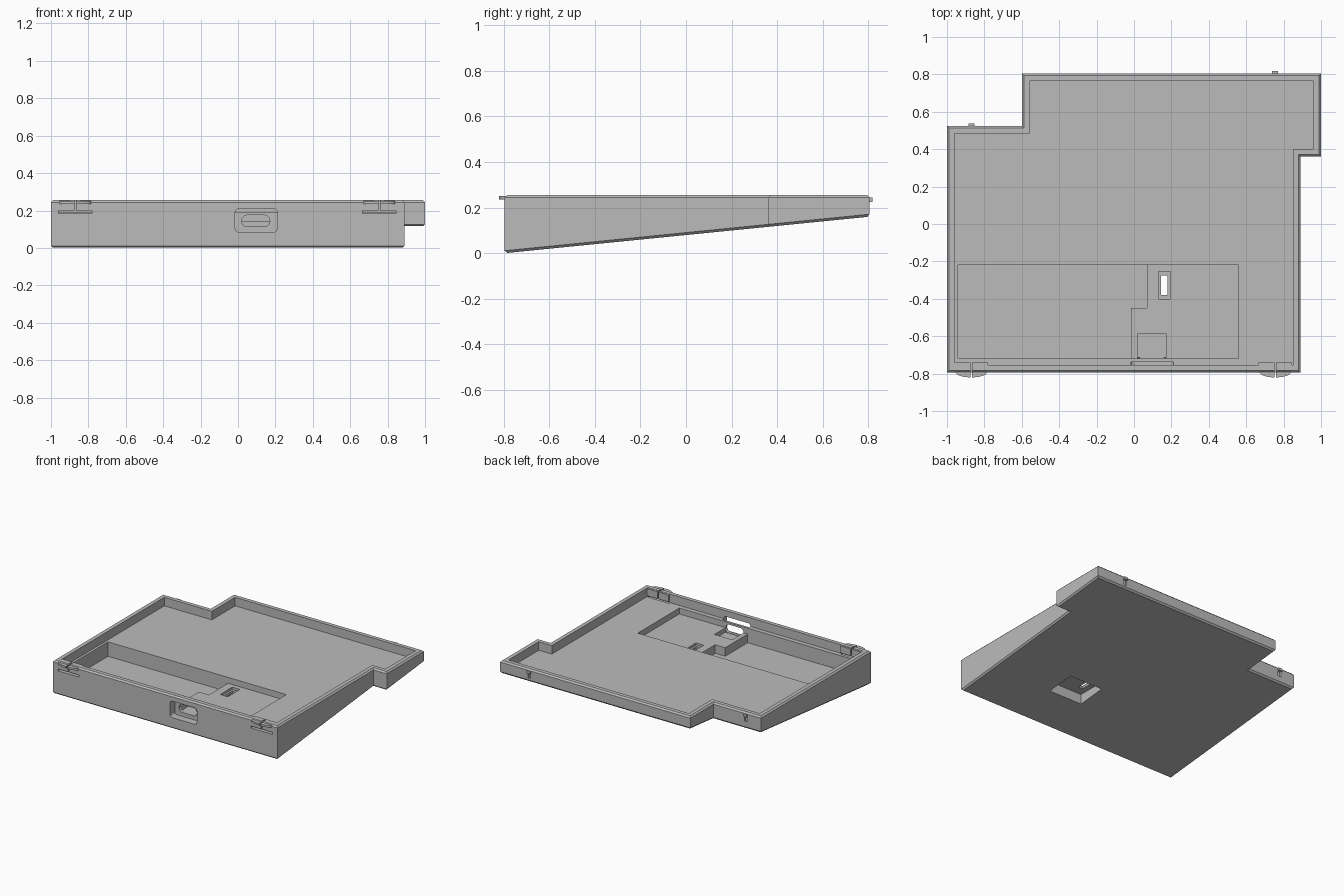
import bpy, bmesh, math

cube = bpy.data.objects.get("Cube")
if cube:
    bpy.data.objects.remove(cube, do_unlink=True)

grey = bpy.data.materials.new("plain grey")
grey.use_nodes = True
grey.diffuse_color = (0.5, 0.5, 0.5, 1)
grey.node_tree.nodes["Principled BSDF"].inputs["Base Color"].default_value = (0.5, 0.5, 0.5, 1)

FRONT, BACK, TOP, FLOOR = -0.795, 0.805, 0.25, 0.19


def underside(y):
    return (y - FRONT) * 0.1


def prism(name, pts, lo, hi, axis="z", shape=None):
    """Extrude a flat outline along z, or along y when the outline is in x and z."""
    bm = bmesh.new()

    def ring(d):
        return [bm.verts.new((a, b, d) if axis == "z" else (a, d, b)) for a, b in pts]
    low, high = ring(lo), ring(hi)
    n = len(pts)
    bm.faces.new(low)
    bm.faces.new(high)
    for i in range(n):
        j = (i + 1) % n
        bm.faces.new((low[i], low[j], high[j], high[i]))
    if shape:
        shape(bm, low, high)
    bmesh.ops.recalc_face_normals(bm, faces=bm.faces)
    mesh = bpy.data.meshes.new(name)
    bm.to_mesh(mesh)
    bm.free()
    mesh.materials.append(grey)
    obj = bpy.data.objects.new(name, mesh)
    bpy.context.collection.objects.link(obj)
    return obj


def rect(x0, x1, y0, y1):
    return [(x0, y0), (x1, y0), (x1, y1), (x0, y1)]


def rounded(x0, x1, y0, y1, r, steps=5):
    pts = []
    corners = [(x1 - r, y1 - r), (x0 + r, y1 - r), (x0 + r, y0 + r), (x1 - r, y0 + r)]
    for k, (cx, cy) in enumerate(corners):
        for s in range(steps + 1):
            a = math.pi / 2 * (k + s / steps)
            pts.append((cx + r * math.cos(a), cy + r * math.sin(a)))
    return pts


def cut(target, cutter):
    cutter.hide_render = True
    mod = target.modifiers.new("cut", "BOOLEAN")
    mod.operation = "DIFFERENCE"
    mod.solver = "EXACT"
    mod.object = cutter
    bpy.context.view_layer.update()
    graph = bpy.context.evaluated_depsgraph_get()
    mesh = bpy.data.meshes.new_from_object(target.evaluated_get(graph))
    target.modifiers.clear()
    target.data = mesh
    bpy.data.objects.remove(cutter, do_unlink=True)


def outline(inset):
    """Stepped plan of the case, moved inward by an inset."""
    i = inset
    return [(-1 + i, FRONT + i), (0.89 - i, FRONT + i), (0.89 - i, 0.36 + i), (1 - i, 0.36 + i),
            (1 - i, BACK - i), (-0.6 + i, BACK - i), (-0.6 + i, 0.525 - i), (-1 + i, 0.525 - i)]


def wedge(bm, low, high):
    """Slope the underside and chamfer the rims."""
    for v in low:
        v.co.z = underside(v.co.y)
    bm.verts.index_update()
    rims = [e for e in bm.edges if all(v in low for v in e.verts) or all(v in high for v in e.verts)]
    bmesh.ops.recalc_face_normals(bm, faces=bm.faces)
    bmesh.ops.bevel(bm, geom=rims, offset=0.011, segments=1, affect="EDGES")


# Wedge case with hollow tray
case = prism("case", outline(0), 0, TOP + 0.005, shape=wedge)
cut(case, prism("tray_cutter", outline(0.041), FLOOR, 0.4))

# Deep pocket, with a raised shelf on its left side
deep = [(-0.94, -0.72), (-0.015, -0.72), (-0.015, -0.45), (0.07, -0.45), (0.07, -0.22), (-0.94, -0.22)]
cut(case, prism("pocket_cutter", deep, 0.08, 0.3))
shelf = [(-0.015, -0.72), (0.56, -0.72), (0.56, -0.22), (0.07, -0.22), (0.07, -0.45), (-0.015, -0.45)]
shelf = [(x - 0.005 if x < 0.1 else x, y) for x, y in shelf]
cut(case, prism("shelf_cutter", shelf, 0.145, 0.3))

# Socket opening in the front wall and its seat on the shelf
cut(case, prism("socket_recess_cutter", rounded(-0.015, 0.21, 0.085, 0.21, 0.02), -0.9, -0.738, "y"))
cut(case, prism("socket_slot_cutter", rounded(0.02, 0.17, 0.115, 0.175, 0.028), -0.9, -0.6, "y"))
cut(case, prism("socket_seat_cutter", rect(0.02, 0.17, -0.715, -0.585), 0.112, 0.3))

# Switch window, open to a pit under the case
cut(case, prism("pit_cutter", rect(0.1, 0.38, -0.45, -0.23), -0.1, 0.11))
cut(case, prism("window_cutter", rect(0.13, 0.195, -0.4, -0.255), 0.128, 0.3))
cut(case, prism("window_hole_cutter", rect(0.145, 0.18, -0.38, -0.275), 0.0, 0.2))

# Front snap tabs: undercut, split, hook lips and inner pads
for side, x in (("right", -0.87), ("left", 0.755)):
    cut(case, prism("undercut_cutter", rect(x - 0.09, x + 0.09, 0.184, 0.199), -0.9, -0.742, "y"))
    cut(case, prism("split_cutter", rect(x - 0.005, x + 0.005, 0.195, 0.4), -0.9, -0.745, "y"))
    for s in (-1, 1):
        arc = [(x + s * (0.005 + 0.08 * math.sin(t * math.pi / 16)),
                FRONT + 0.005 - 0.03 * math.cos(t * math.pi / 16)) for t in range(9)]
        arc.append((x + s * 0.005, FRONT + 0.005))
        half = "inner" if s * x < 0 else "outer"
        prism(f"{side}_{half}_hook", arc, 0.235, 0.25)
        xs = sorted((x + s * 0.005, x + s * 0.09))
        prism(f"{side}_{half}_pad", rect(*xs, -0.76, -0.74), 0.2, 0.253)

# Rear catches, each above a small groove
for side, x, y in (("right", -0.87, 0.525), ("left", 0.755, BACK)):
    cut(case, prism("groove_cutter", rect(x - 0.012, x + 0.012, 0.185, 0.226), y - 0.012, y + 0.1, "y"))
    prism(f"{side}_rear_catch", rect(x - 0.016, x + 0.016, 0.225, 0.244), y - 0.01, y + 0.012, "y")
